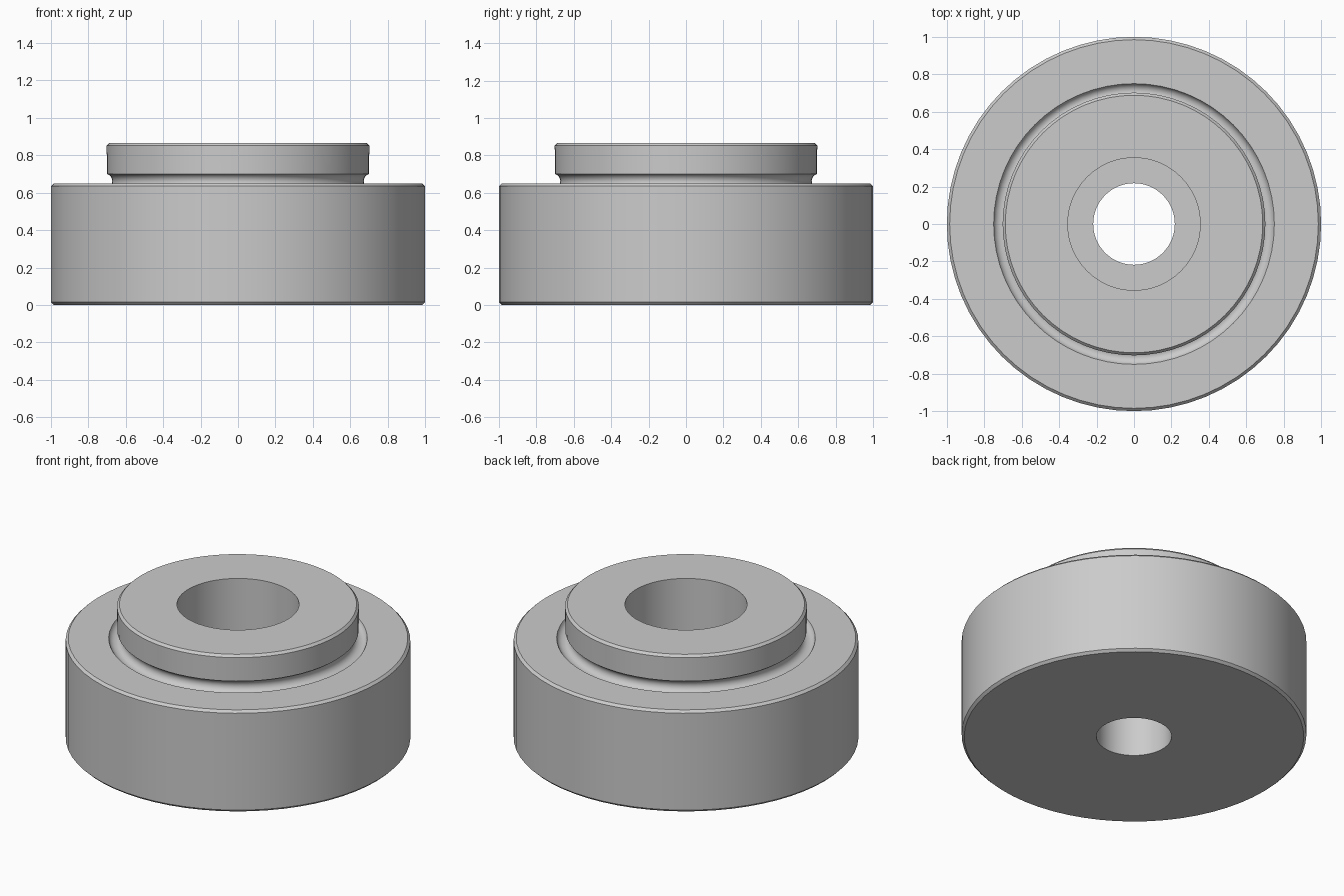
import bpy, bmesh, math
from mathutils import Vector

cube = bpy.data.objects.get("Cube")
if cube:
    bpy.data.objects.remove(cube, do_unlink=True)

SEGMENTS = 64

# Plain grey metal
grey = bpy.data.materials.new("grey metal")
grey.use_nodes = True
colour = (0.6, 0.6, 0.6, 1.0)
grey.diffuse_color = colour
grey.node_tree.nodes["Principled BSDF"].inputs["Base Color"].default_value = colour


def arc(centre, start, end, steps):
    """Points (radius, height) clockwise or anticlockwise from start to end angle."""
    r0 = 0.04
    return [(centre[0] + r0 * math.cos(a), centre[1] + r0 * math.sin(a))
            for a in (math.radians(start + (end - start) * i / steps)
                      for i in range(steps + 1))]


def lathe(name, profile, material):
    """Spin a closed (radius, height) profile around z."""
    bm = bmesh.new()
    verts = [bm.verts.new((r, 0, z)) for r, z in profile]
    edges = [bm.edges.new((v, verts[(i + 1) % len(verts)])) for i, v in enumerate(verts)]
    bmesh.ops.spin(bm, geom=verts + edges, cent=(0, 0, 0), axis=Vector((0, 0, 1)),
                   angle=math.tau, steps=SEGMENTS, use_merge=True)
    bmesh.ops.remove_doubles(bm, verts=bm.verts, dist=1e-5)
    bmesh.ops.recalc_face_normals(bm, faces=bm.faces)
    mesh = bpy.data.meshes.new(name)
    bm.to_mesh(mesh)
    bm.free()
    mesh.materials.append(material)
    obj = bpy.data.objects.new(name, mesh)
    bpy.context.collection.objects.link(obj)
    return obj


# Chamfered body, rounded undercut groove, raised collar and stepped bore
body = [(0.218, 0.0), (0.985, 0.0), (1.0, 0.015), (1.0, 0.635), (0.985, 0.65)]
groove = arc((0.712, 0.662), 342.5, 107.5, 14)
collar = [(0.702, 0.852), (0.688, 0.867)]
bore = [(0.354, 0.867), (0.354, 0.38), (0.218, 0.38)]
bushing = lathe("stepped_bushing", body + groove + collar + bore, grey)

# Smooth round walls, sharp rims
bpy.ops.object.select_all(action='DESELECT')
bushing.select_set(True)
bpy.context.view_layer.objects.active = bushing
bpy.ops.object.shade_smooth_by_angle(angle=math.radians(30))
